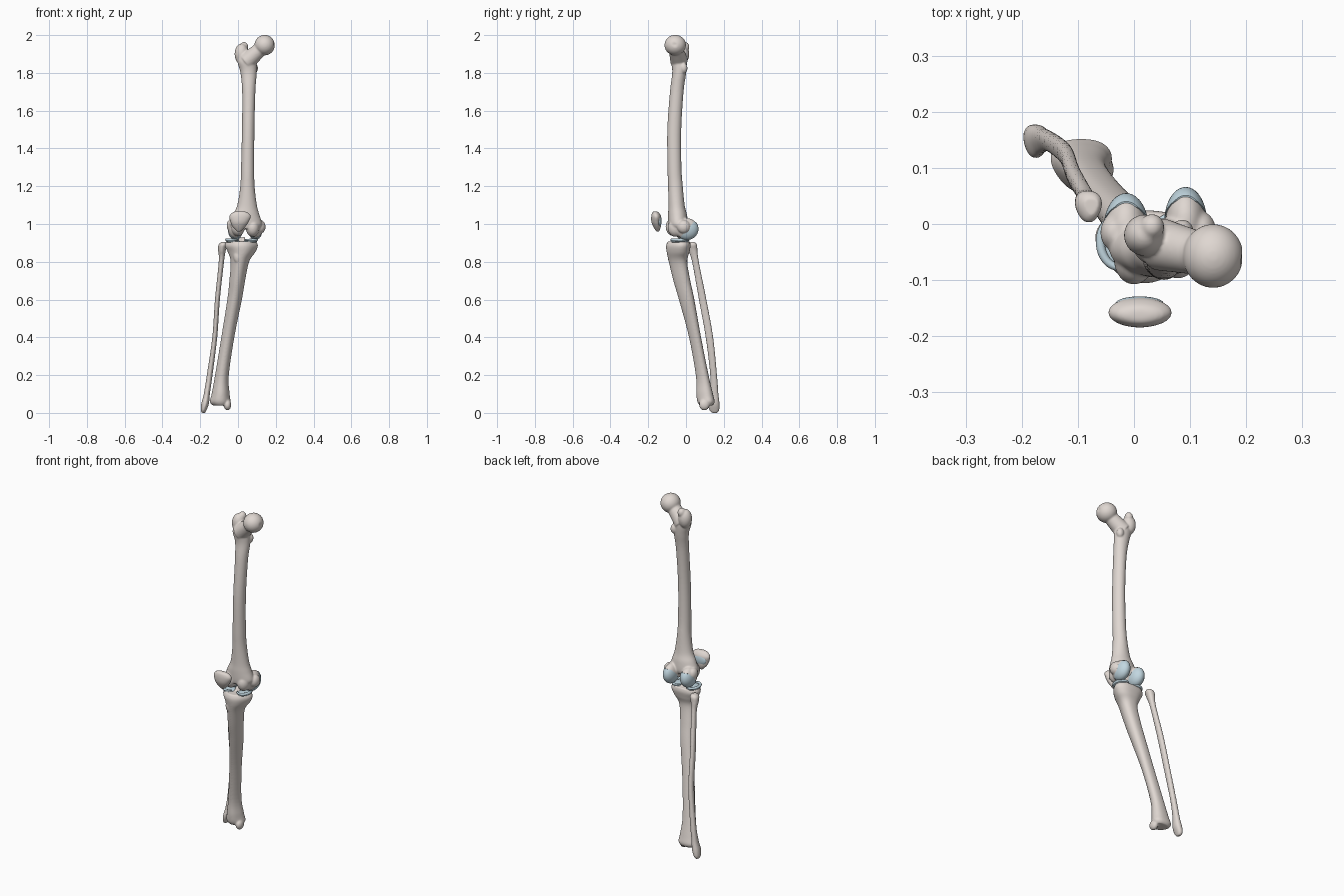
import bpy, bmesh, math
from mathutils import Vector, Matrix

if "Cube" in bpy.data.objects:
    bpy.data.objects.remove(bpy.data.objects["Cube"])


def material(name, rgb):
    m = bpy.data.materials.new(name)
    m.diffuse_color = (*rgb, 1)
    m.use_nodes = True
    m.node_tree.nodes["Principled BSDF"].inputs["Base Color"].default_value = m.diffuse_color
    return m


BONE = material("bone", (0.74, 0.68, 0.64))
CARTILAGE = material("cartilage", (0.54, 0.68, 0.75))


def spline(rows, steps=6):
    # Catmull-Rom interpolation of section rows
    out = []
    for i in range(len(rows) - 1):
        a, b, c, d = (rows[max(i - 1, 0)], rows[i], rows[i + 1],
                      rows[min(i + 2, len(rows) - 1)])
        for s in range(steps):
            t = s / steps
            out.append([0.5 * (2 * q + (r - p) * t + (2 * p - 5 * q + 4 * r - w) * t * t
                               + (3 * q - p - 3 * r + w) * t ** 3)
                        for p, q, r, w in zip(a, b, c, d)])
    return out + [list(rows[-1])]


def loft(bm, rows, ridge=0.0, n=40):
    # rows: z, centre x, centre y, radius x, radius y; ridge gives a triangular section
    rings = []
    for z, cx, cy, rx, ry in spline(rows):
        ring = []
        for k in range(n):
            a = math.tau * k / n
            f = 1 + ridge * math.cos(3 * (a + math.pi / 2))
            ring.append(bm.verts.new((cx + rx * f * math.cos(a), cy + ry * f * math.sin(a), z)))
        rings.append(ring)
    for lo, hi in zip(rings, rings[1:]):
        for k in range(n):
            bm.faces.new((lo[k], lo[(k + 1) % n], hi[(k + 1) % n], hi[k]))
    bm.faces.new(rings[0])
    bm.faces.new(rings[-1])


def ball(bm, c, r):
    m = Matrix.Translation(c) @ Matrix.Diagonal((*r, 1))
    return bmesh.ops.create_uvsphere(bm, u_segments=40, v_segments=24, radius=1, matrix=m)["verts"]


def cone(bm, p, q, r1, r2):
    p, q = Vector(p), Vector(q)
    m = Matrix.Translation((p + q) / 2) @ (q - p).to_track_quat('Z', 'Y').to_matrix().to_4x4()
    bmesh.ops.create_cone(bm, cap_ends=True, segments=32, radius1=r1, radius2=r2,
                          depth=(q - p).length, matrix=m)


def finish(name, bm, mat, fuse=0):
    bmesh.ops.recalc_face_normals(bm, faces=bm.faces)
    for f in bm.faces:
        f.smooth = True
    me = bpy.data.meshes.new(name)
    bm.to_mesh(me)
    bm.free()
    me.materials.append(mat)
    ob = bpy.data.objects.new(name, me)
    bpy.context.collection.objects.link(ob)
    if fuse:
        r = ob.modifiers.new("fuse", 'REMESH')
        r.mode, r.voxel_size, r.use_smooth_shade = 'VOXEL', 0.004, True
        s = ob.modifiers.new("soften", 'SMOOTH')
        s.factor, s.iterations = 0.5, fuse
    return ob


# Condyles shared by the femur and its cartilage caps
CONDYLES = {"medial": ((0.092, 0.004, 0.974), (0.036, 0.06, 0.057)),
            "lateral": ((-0.014, -0.007, 0.974), (0.038, 0.06, 0.057))}

# Femur: bowed shaft, flared at the knee
bm = bmesh.new()
loft(bm, [(1.90, .045, -.034, .035, .030), (1.86, .047, -.036, .050, .040),
          (1.80, .056, -.036, .043, .037), (1.70, .057, -.049, .035, .036),
          (1.50, .054, -.062, .033, .037), (1.30, .051, -.061, .035, .037),
          (1.20, .050, -.056, .038, .039), (1.10, .048, -.050, .052, .043),
          (1.05, .043, -.045, .070, .050), (1.00, .041, -.042, .086, .052),
          (0.975, .041, -.045, .070, .045)])
# Head with its small pit, and neck
for v in ball(bm, (.141, -.057, 1.947), (.054, .057, .054)):
    d = (v.co - Vector((.194, -.06, 1.95))).length
    v.co.x -= 0.008 * max(0, 1 - d / 0.013)
cone(bm, (.135, -.057, 1.94), (.045, -.036, 1.86), .036, .047)
# Greater and lesser trochanters
ball(bm, (.019, -.020, 1.900), (.037, .037, .055))
ball(bm, (.032, -.005, 1.938), (.022, .023, .026))
ball(bm, (.086, -.012, 1.825), (.020, .020, .028))
# Condyles, epicondyles and the groove ridges
for c, r in CONDYLES.values():
    ball(bm, c, r)
ball(bm, (.118, -.012, .985), (.028, .035, .036))
ball(bm, (-.036, -.015, .992), (.024, .032, .034))
ball(bm, (.000, -.062, .985), (.036, .046, .050))
ball(bm, (.078, -.055, .980), (.036, .042, .048))
finish("femur", bm, BONE, 8)

# Tibia: triangular shaft
bm = bmesh.new()
loft(bm, [(.04, -.092, .110, .042, .036), (.06, -.094, .109, .054, .046),
          (.10, -.092, .102, .047, .044), (.20, -.085, .088, .036, .034),
          (.40, -.054, .050, .034, .032), (.60, -.018, .006, .038, .041),
          (.70, -.004, -.019, .041, .045), (.80, .010, -.039, .048, .049),
          (.85, .019, -.038, .071, .060), (.885, .018, -.036, .086, .065),
          (.908, .018, -.034, .077, .058)], ridge=0.07)
ball(bm, (-.056, .097, .043), (.020, .028, .030))   # medial malleolus
ball(bm, (.000, -.077, .828), (.024, .020, .038))   # tuberosity
ball(bm, (.012, -.022, .908), (.010, .020, .024))   # eminence
ball(bm, (.030, -.022, .908), (.010, .020, .026))
finish("tibia", bm, BONE, 8)

# Fibula
bm = bmesh.new()
loft(bm, [(.000, -.183, .152, .008, .014), (.015, -.182, .151, .015, .026),
          (.05, -.174, .149, .020, .030), (.10, -.165, .150, .016, .023),
          (.20, -.150, .147, .015, .018), (.40, -.123, .125, .013, .020),
          (.60, -.109, .089, .013, .020), (.80, -.088, .051, .014, .018),
          (.86, -.085, .037, .020, .025), (.89, -.080, .032, .023, .028),
          (.904, -.076, .032, .013, .016)], ridge=0.06)
finish("fibula", bm, BONE, 3)

# Patella
bm = bmesh.new()
loft(bm, [(.960, .005, -.150, .010, .008), (.985, .005, -.153, .034, .020),
          (1.01, .008, -.157, .048, .026), (1.04, .011, -.158, .057, .026),
          (1.06, .011, -.161, .042, .018), (1.067, .010, -.162, .022, .009)])
finish("patella", bm, BONE, 6)
bm = bmesh.new()
ball(bm, (.010, -.142, 1.018), (.043, .013, .033))
finish("patella_cartilage", bm, CARTILAGE)

# Cartilage caps under and behind each condyle
for side, (c, r) in CONDYLES.items():
    bm = bmesh.new()
    ball(bm, c, [x + 0.002 for x in r])
    for n, off in (((0, .75, -.66), .004), ((0, .2, -1), -.028)):
        normal = Vector(n).normalized()
        bmesh.ops.bisect_plane(bm, geom=bm.verts[:] + bm.edges[:] + bm.faces[:],
                               plane_co=Vector(c) + normal * off, plane_no=normal,
                               clear_inner=True)
        bmesh.ops.holes_fill(bm, edges=[e for e in bm.edges if e.is_boundary], sides=0)
    ob = finish(side + "_condyle_cartilage", bm, CARTILAGE)
    bpy.context.view_layer.objects.active = ob
    ob.select_set(True)
    bpy.ops.object.shade_smooth_by_angle(angle=math.radians(40))
    ob.select_set(False)

# Tibial cartilage pads and crescent menisci
for side, x, facing in (("medial", .064, math.pi), ("lateral", -.026, 0)):
    bm = bmesh.new()
    ball(bm, (x, -.032, .907), (.036, .047, .009))
    finish(side + "_tibial_cartilage", bm, CARTILAGE)
    cu = bpy.data.curves.new(side + "_meniscus", 'CURVE')
    cu.dimensions, cu.bevel_depth, cu.bevel_resolution, cu.use_fill_caps = '3D', .008, 4, True
    sp = cu.splines.new('POLY')
    sp.points.add(32)
    for k, p in enumerate(sp.points):
        a = facing + math.radians(40 + 280 * k / 32)
        p.co = (x + .034 * math.cos(a), -.032 + .045 * math.sin(a), .916, 1)
        p.radius = 0.5 + 0.5 * math.sin(math.pi * k / 32)
    sp.use_smooth = True
    cu.materials.append(CARTILAGE)
    bpy.context.collection.objects.link(bpy.data.objects.new(side + "_meniscus", cu))
